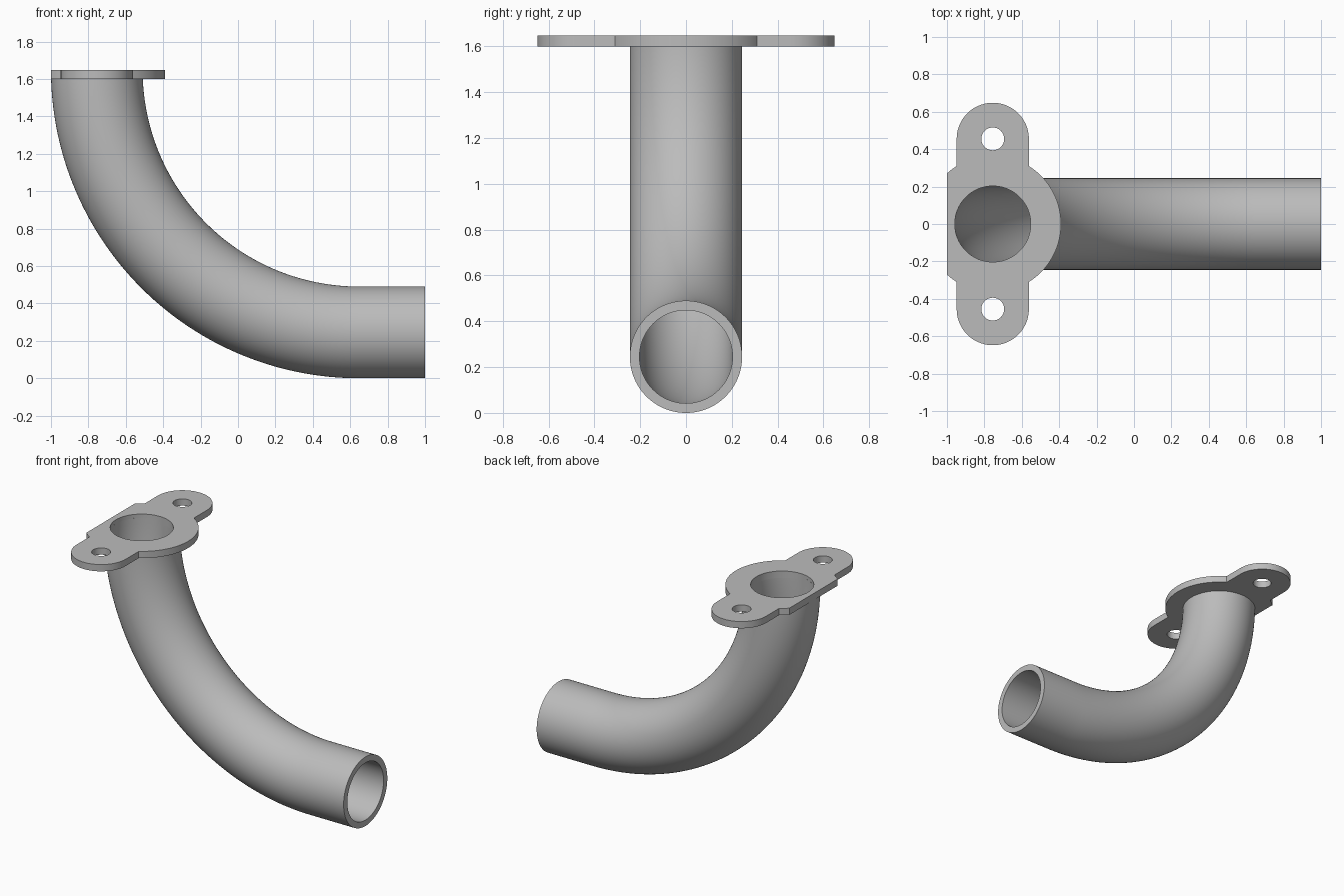
import bpy, bmesh, math
from math import sin, cos, pi, sqrt, acos, asin

cube = bpy.data.objects.get("Cube")
if cube:
    bpy.data.objects.remove(cube, do_unlink=True)

# Overall sizes
TOP = 1.648            # upper face of the flange
THICK = 0.048          # flange thickness
OUTER, BORE = 0.245, 0.203
PORT_X = -0.755        # axis of the flange port
BEND = TOP - OUTER     # bend radius of the pipe centre line
BEND_X = PORT_X + BEND

steel = bpy.data.materials.new("plain grey steel")
steel.use_nodes = True
grey = (0.5, 0.5, 0.5, 1)
steel.diffuse_color = grey
steel.node_tree.nodes["Principled BSDF"].inputs["Base Color"].default_value = grey


def finish(name, mesh):
    obj = bpy.data.objects.new(name, mesh)
    bpy.context.collection.objects.link(obj)
    mesh.materials.clear()
    mesh.materials.append(steel)
    bpy.ops.object.select_all(action='DESELECT')
    obj.select_set(True)
    bpy.context.view_layer.objects.active = obj
    bpy.ops.object.shade_smooth_by_angle(angle=math.radians(30))
    return obj


def arc(cx, cy, r, a, b, n):
    return [(cx + r * cos(a + (b - a) * i / n), cy + r * sin(a + (b - a) * i / n))
            for i in range(n + 1)]


# Pipe: hollow section swept along a straight run and a quarter bend
SEG, STEPS = 96, 64
path = [(1.0, OUTER, 0.0)]
sweep = pi / 2 - (THICK / 2) / BEND       # ends inside the flange
for i in range(STEPS + 1):
    t = sweep * i / STEPS
    path.append((BEND_X - BEND * sin(t), TOP - BEND * cos(t), t))

bm = bmesh.new()


def ring(station, r):
    x, z, t = station
    verts = []
    for k in range(SEG):
        a = 2 * pi * k / SEG
        verts.append(bm.verts.new((x + r * cos(a) * sin(t), r * sin(a),
                                   z + r * cos(a) * cos(t))))
    return verts


rings = [ring(s, OUTER) for s in path] + [ring(s, BORE) for s in reversed(path)]
for i, lower in enumerate(rings):
    upper = rings[(i + 1) % len(rings)]
    for k in range(SEG):
        m = (k + 1) % SEG
        bm.faces.new((lower[k], lower[m], upper[m], upper[k]))
bmesh.ops.recalc_face_normals(bm, faces=bm.faces)
mesh = bpy.data.meshes.new("bent_pipe")
bm.to_mesh(mesh)
bm.free()
finish("bent_pipe", mesh)

# Flange outline: round hub, two rounded ears, one side cut flat
HUB, EAR, EAR_Y, BOLT = 0.365, 0.193, 0.455, 0.061
FLAT = -1.0 - PORT_X
ear_angle = acos(EAR / HUB)
flat_angle = acos(FLAT / HUB)
upper_half = (arc(0, 0, HUB, 0, ear_angle, 24)
              + arc(0, EAR_Y, EAR, 0, pi, 40)
              + arc(0, 0, HUB, pi - ear_angle, flat_angle, 6))
lower_half = [(x, -y) for x, y in reversed(upper_half[1:])]

# Filled flat curve gives the plate with its bore and bolt holes
curve = bpy.data.curves.new("flange_outline", 'CURVE')
curve.dimensions = '2D'
curve.fill_mode = 'BOTH'
curve.extrude = THICK / 2
loops = [upper_half + lower_half,
         arc(0, 0, BORE, 0, 2 * pi, SEG)[:-1]]
loops += [arc(0, side * EAR_Y, BOLT, 0, 2 * pi, 48)[:-1] for side in (1, -1)]
for points in loops:
    spline = curve.splines.new('POLY')
    spline.points.add(len(points) - 1)
    for p, (x, y) in zip(spline.points, points):
        p.co = (x, y, 0, 1)
    spline.use_cyclic_u = True

helper = bpy.data.objects.new("flange_outline", curve)
bpy.context.collection.objects.link(helper)
graph = bpy.context.evaluated_depsgraph_get()
mesh = bpy.data.meshes.new_from_object(helper.evaluated_get(graph))
bpy.data.objects.remove(helper, do_unlink=True)

bm = bmesh.new()
bm.from_mesh(mesh)
bmesh.ops.remove_doubles(bm, verts=bm.verts, dist=0.0001)
bmesh.ops.recalc_face_normals(bm, faces=bm.faces)
bm.to_mesh(mesh)
bm.free()
flange = finish("mounting_flange", mesh)
flange.location = (PORT_X, 0, TOP - THICK / 2)
